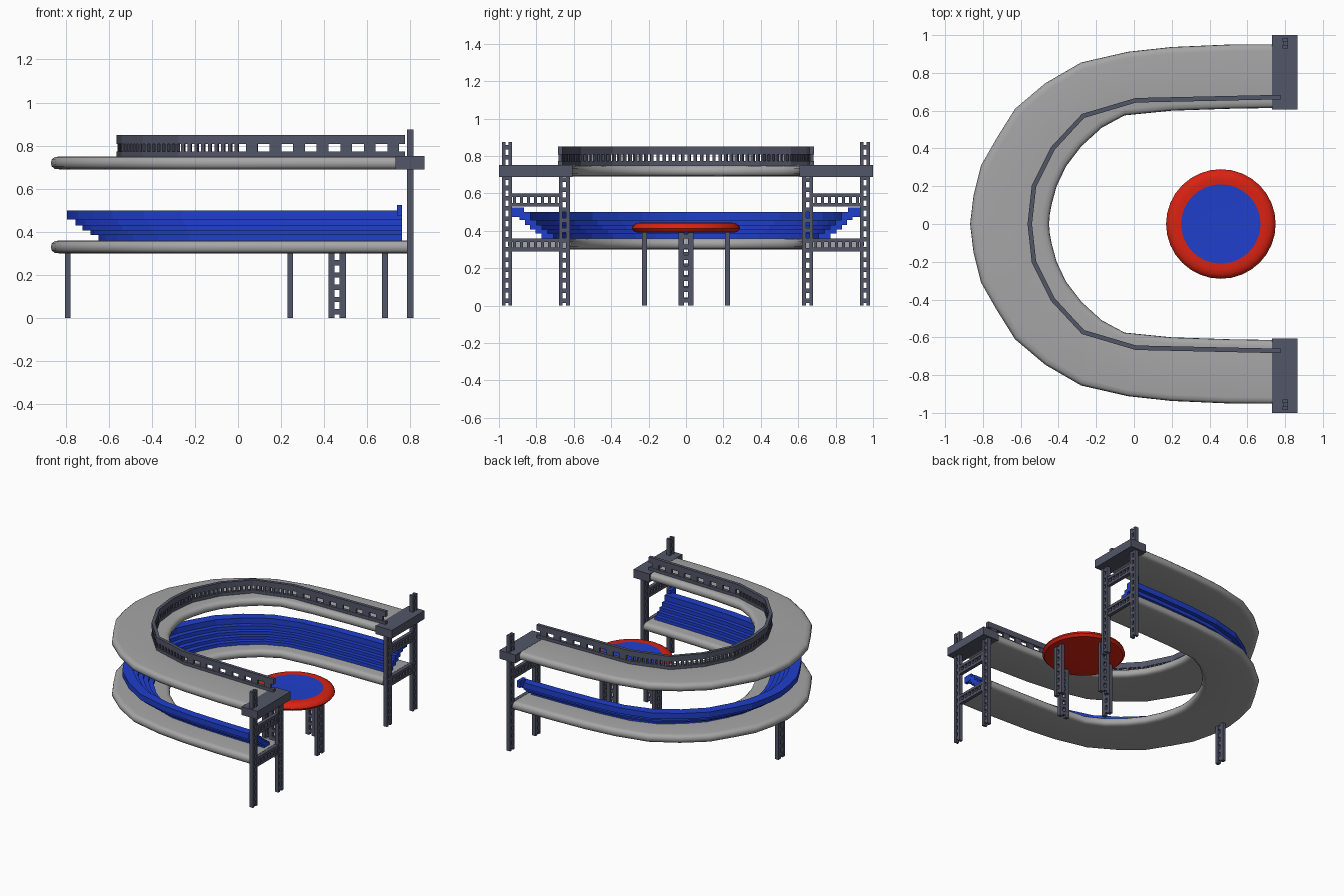
import bpy, bmesh, math
from mathutils import Vector

cube = bpy.data.objects.get("Cube")
if cube:
    bpy.data.objects.remove(cube, do_unlink=True)


def material(name, rgb):
    m = bpy.data.materials.new(name)
    m.use_nodes = True
    m.diffuse_color = (*rgb, 1)
    m.node_tree.nodes["Principled BSDF"].inputs["Base Color"].default_value = (*rgb, 1)
    return m


GREY = material("deck grey", (0.38, 0.38, 0.38))
STEEL = material("frame slate", (0.085, 0.092, 0.135))
BLUE = material("seat blue", (0.014, 0.05, 0.6))
RED = material("rim red", (0.7, 0.016, 0.006))
X, Y, Z = Vector((1, 0, 0)), Vector((0, 1, 0)), Vector((0, 0, 1))


def finish(name, bm, mats, smooth=None):
    bmesh.ops.recalc_face_normals(bm, faces=bm.faces)
    me = bpy.data.meshes.new(name)
    bm.to_mesh(me)
    bm.free()
    for m in mats:
        me.materials.append(m)
    ob = bpy.data.objects.new(name, me)
    bpy.context.collection.objects.link(ob)
    if smooth:
        bpy.ops.object.select_all(action='DESELECT')
        ob.select_set(True)
        bpy.context.view_layer.objects.active = ob
        bpy.ops.object.shade_smooth_by_angle(angle=math.radians(smooth))
    return ob


def mirrored(half):
    """Continue a half path, ending at y = 0, to the other side."""
    return half + [tuple(v if i % 2 == 0 else -v for i, v in enumerate(p))
                   for p in reversed(half[:-1])]


def sweep(bm, stations, profile):
    """Sweep a closed profile (across, z) between inner and outer lines."""
    rings = []
    for ix, iy, ox, oy in stations:
        rings.append([bm.verts.new((ix + (ox - ix) * t, iy + (oy - iy) * t, z))
                      for t, z in profile])
    n = len(profile)
    for a, b in zip(rings, rings[1:]):
        for k in range(n):
            bm.faces.new((a[k], a[(k + 1) % n], b[(k + 1) % n], b[k]))
    bm.faces.new(rings[0])
    bm.faces.new(rings[-1])


def beam(bm, a, b, side, w, depth):
    """Box from a to b, w wide along side."""
    a, b = Vector(a), Vector(b)
    third = (b - a).normalized().cross(side) * depth / 2
    s = side * w / 2
    ends = [[bm.verts.new(p + c) for c in (s + third, s - third, -s - third, -s + third)]
            for p in (a, b)]
    for k in range(4):
        bm.faces.new((ends[0][k], ends[0][(k + 1) % 4], ends[1][(k + 1) % 4], ends[1][k]))
    bm.faces.new(ends[0])
    bm.faces.new(ends[1])


def ladder(bm, a, b, side, width, rail, depth, pitch):
    """Two rails joined by square rungs."""
    a, b = Vector(a), Vector(b)
    off = side * (width - rail) / 2
    for s in (off, -off):
        beam(bm, a + s, b + s, side, rail, depth)
    d = (b - a).normalized()
    n = max(2, round((b - a).length / pitch))
    for i in range(n):
        c = a + (b - a) * (i + 0.5) / n
        beam(bm, c - d * pitch * 0.22, c + d * pitch * 0.22, side, width - rail, depth * 0.8)


# Curved decks
plan = mirrored([
    (0.785, 0.615, 0.785, 0.952), (0.5, 0.61, 0.5, 0.95), (0.2, 0.6, 0.2, 0.937),
    (-0.05, 0.575, -0.03, 0.912), (-0.17, 0.51, -0.28, 0.855), (-0.28, 0.41, -0.47, 0.745),
    (-0.36, 0.305, -0.63, 0.61), (-0.41, 0.2, -0.73, 0.45), (-0.437, 0.1, -0.81, 0.31),
    (-0.446, 0.05, -0.85, 0.15), (-0.45, 0, -0.868, 0)])
half_section = [(0, 0.03), (0.008, 0.046), (0.04, 0.057), (0.1, 0.06)]
section = half_section + [(1 - t, z) for t, z in reversed(half_section)]
section += [(t, 0.06 - z) for t, z in reversed(section) if z > 0.03]
for name, base in (("lower_deck", 0.3), ("upper_deck", 0.69)):
    bm = bmesh.new()
    sweep(bm, plan, [(t, base + z) for t, z in section])
    finish(name, bm, [GREY], 50)

# Stepped seating, stopping just before the end frames
levels = [0.358, 0.385, 0.407, 0.43, 0.457, 0.5]
outer = [0.47, 0.56, 0.65, 0.73, 0.82]
steps = []
for i in range(5):
    t = 0.28 + 0.09 * i
    steps += [(t, levels[i]), (t, levels[i + 1])]
for i in reversed(range(5)):
    steps += [(outer[i], levels[i + 1]), (outer[i], levels[i])]
seat_plan = list(plan)
for k in (0, -1):
    ix, iy, ox, oy = plan[k]
    seat_plan[k] = (0.76, iy, 0.76, oy)
bm = bmesh.new()
sweep(bm, seat_plan, steps)
for s in (1, -1):
    beam(bm, (0.738, s * 0.9, 0.5), (0.762, s * 0.9, 0.5), Y, 0.07, 0.05)
finish("stepped_seating", bm, [BLUE])

# Railing along the inner side of the upper deck
rail_path = [Vector(p) for p in mirrored([
    (0.775, 0.672), (0.01, 0.655), (-0.27, 0.572), (-0.43, 0.4), (-0.53, 0.2), (-0.552, 0)])]
rail_lines = []
for i, p in enumerate(rail_path):
    d = (rail_path[min(i + 1, len(rail_path) - 1)] - rail_path[max(i - 1, 0)]).normalized()
    o = Vector((d.y, -d.x)) * 0.012
    rail_lines.append((*(p - o), *(p + o)))
bm = bmesh.new()
for lo, hi in ((0.745, 0.773), (0.808, 0.85)):
    sweep(bm, rail_lines, [(0, lo), (0, hi), (1, hi), (1, lo)])
for a, b in zip(rail_path, rail_path[1:]):
    straight = (b - a).length > 0.5
    pitch, width = (0.114, 0.054) if straight else (0.034, 0.016)
    n = round((b - a).length / pitch)
    d = (b - a).normalized()
    for i in range(n):
        c = a + (b - a) * (i + 0.5) / n
        u, v = c - d * width / 2, c + d * width / 2
        beam(bm, (*u, 0.79), (*v, 0.79), Z, 0.04, 0.018)
finish("railing", bm, [STEEL])

# End frames: ladder posts, cross trusses and a cap block
for side, s in (("left", 1), ("right", -1)):
    bm = bmesh.new()
    ladder(bm, (0.8, s * 0.957, 0), (0.8, s * 0.957, 0.875), Y, 0.055, 0.019, 0.03, 0.055)
    ladder(bm, (0.8, s * 0.65, 0), (0.8, s * 0.65, 0.7), Y, 0.06, 0.021, 0.03, 0.055)
    for z in (0.325, 0.565):
        ladder(bm, (0.8, s * 0.675, z), (0.8, s * 0.935, z), Z, 0.07, 0.02, 0.026, 0.035)
    beam(bm, (0.73, s * 0.803, 0.72), (0.865, s * 0.803, 0.72), Y, 0.394, 0.063)
    finish("end_frame_" + ("back" if s > 0 else "front"), bm, [STEEL])

# Ladder legs under the round platform and the bend of the lower deck
CENTRE = Vector((0.46, 0, 0))
for name, p, axis, top in (
        ("platform_leg_inner", CENTRE - X * 0.217, Y, 0.4),
        ("platform_leg_outer", CENTRE + X * 0.222, Y, 0.4),
        ("platform_leg_front", CENTRE - Y * 0.222, X, 0.4),
        ("platform_leg_back", CENTRE + Y * 0.222, X, 0.4),
        ("deck_leg", X * -0.79, Y, 0.305)):
    bm = bmesh.new()
    ladder(bm, p, p + Z * top, axis, 0.082, 0.029, 0.026, 0.056)
    finish(name, bm, [STEEL])

# Round platform with a rounded rim and an inner floor
bm = bmesh.new()
outline = [(0.25, 0.39), (0.275, 0.394), (0.29, 0.412), (0.284, 0.428),
           (0.265, 0.441), (0.24, 0.445), (0.21, 0.443)]
SIDES = 32
rings = [[bm.verts.new((CENTRE.x + r * math.cos(math.tau * k / SIDES),
                        r * math.sin(math.tau * k / SIDES), z)) for k in range(SIDES)]
         for r, z in outline]
for a, b in zip(rings, rings[1:]):
    for k in range(SIDES):
        j = (k + 1) % SIDES
        bm.faces.new((a[k], a[j], b[j], b[k]))
bm.faces.new(rings[0])
bm.faces.new(rings[-1]).material_index = 1
finish("round_platform", bm, [RED, BLUE], 40)
